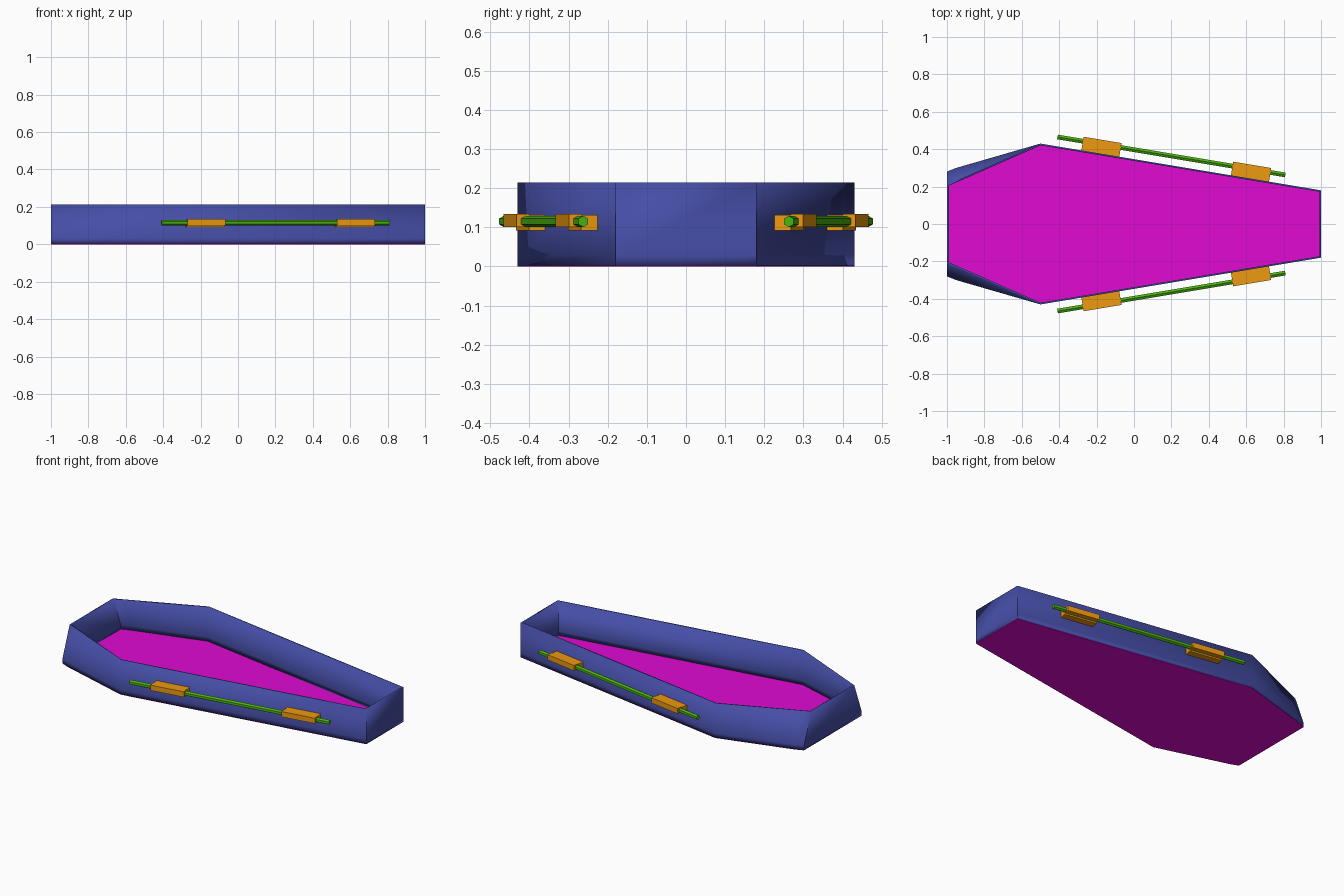
import bpy, bmesh, math
from mathutils import Matrix, Vector

if "Cube" in bpy.data.objects:
    bpy.data.objects.remove(bpy.data.objects["Cube"])

# half outlines (+y side, foot to head): base is wider than the rim at the head
BASE = [(1, .18), (-.5, .43), (-.95, .30), (-1, .28)]
RIM = [(1, .18), (-.5, .43), (-.95, .232), (-1, .21)]
HEIGHT, FLOOR = .214, .003
ANGLE = math.atan2(-.25, 1.5)          # direction of the long side walls


def material(name, color):
    m = bpy.data.materials.new(name)
    m.diffuse_color = color
    m.use_nodes = True
    m.node_tree.nodes["Principled BSDF"].inputs["Base Color"].default_value = m.diffuse_color
    return m


BLUE = material("blue", (.06, .075, .38, 1))
PINK = material("magenta", (.75, .003, .65, 1))
GREEN = material("green", (.07, .45, .005, 1))
ORANGE = material("orange", (.85, .32, .005, 1))


def finish(name, bm, mat, mirror=False):
    me = bpy.data.meshes.new(name)
    bm.to_mesh(me)
    bm.free()
    me.materials.append(mat)
    ob = bpy.data.objects.new(name, me)
    bpy.context.collection.objects.link(ob)
    if mirror:
        ob.modifiers.new("mirror", 'MIRROR').use_axis = (False, True, False)
    return ob


def ring(bm, half, z):
    pts = half + [(x, -y) for x, y in reversed(half)]
    return [bm.verts.new((x, y, z)) for x, y in pts]


def bridge(bm, a, b):
    n = len(a)
    for i in range(n):
        j = (i + 1) % n
        bm.faces.new((a[i], a[j], b[j], b[i]))


def side_matrix(x):
    """Frame on the +y long wall: local x along the wall, local y outward."""
    y = .43 - (x + .5) / 6
    return Matrix.Translation((x, y, 0)) @ Matrix.Rotation(ANGLE, 4, 'Z')


def box(bm, mat, x0, x1, y0, y1, z0, z1):
    c = Vector(((x0 + x1) / 2, (y0 + y1) / 2, (z0 + z1) / 2))
    m = mat @ Matrix.Translation(c) @ Matrix.Diagonal((x1 - x0, y1 - y0, z1 - z0, 1))
    bmesh.ops.create_cube(bm, size=1, matrix=m)


# floor panel
bm = bmesh.new()
low, top = ring(bm, BASE, 0), ring(bm, BASE, FLOOR)
bridge(bm, low, top)
bm.faces.new(top)
bm.faces.new(low[::-1])
finish("floor_panel", bm, PINK)

# thin side walls, leaning inward at the head
bm = bmesh.new()
low, mid, top = ring(bm, BASE, FLOOR), ring(bm, BASE, .03), ring(bm, RIM, HEIGHT)
bridge(bm, low, mid)
bridge(bm, mid, top)
walls = finish("side_walls", bm, BLUE)
solid = walls.modifiers.new("thickness", 'SOLIDIFY')
solid.thickness = .009
solid.offset = -1
solid.use_even_offset = True
bpy.context.view_layer.objects.active = walls
walls.select_set(True)
bpy.ops.object.shade_smooth_by_angle(angle=math.radians(38))

# carrying rails, six-sided
bm = bmesh.new()
m = (side_matrix(.192) @ Matrix.Translation((0, .05, .115))
     @ Matrix.Rotation(math.pi / 2, 4, 'Y') @ Matrix.Rotation(math.pi / 2, 4, 'Z'))
bmesh.ops.create_cone(bm, cap_ends=True, segments=6, radius1=.0145,
                      radius2=.0145, depth=1.235, matrix=m)
finish("carrying_rails", bm, GREEN, True)

# rail brackets: wall block plus slightly higher outer clamp
for name, x in (("head_brackets", -.18), ("foot_brackets", .62)):
    bm = bmesh.new()
    m = side_matrix(x)
    box(bm, m, -.103, .103, -.002, .042, .092, .131)
    box(bm, m, -.103, .103, .042, .074, .101, .134)
    finish(name, bm, ORANGE, True)
